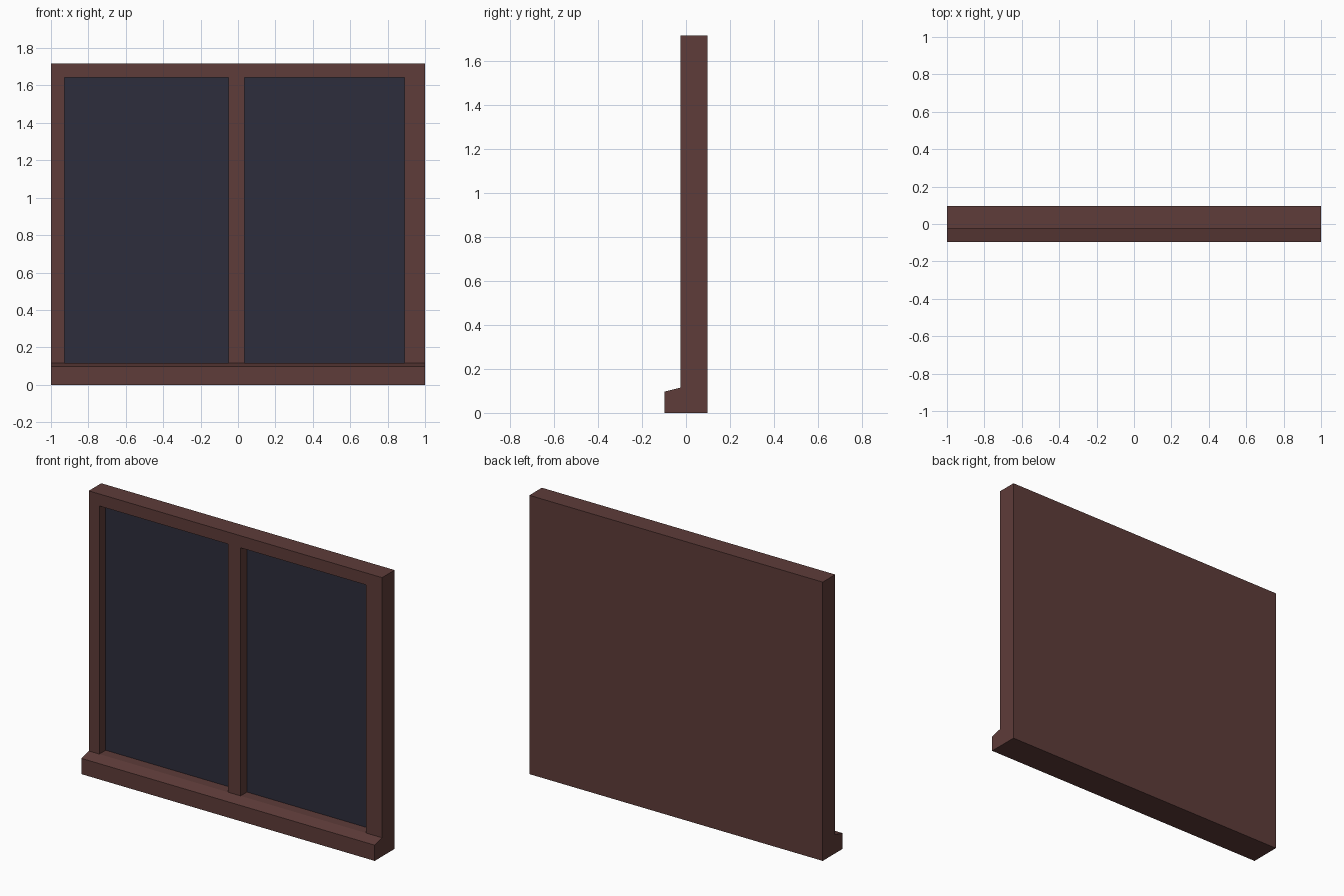
import bpy, bmesh

if "Cube" in bpy.data.objects:
    bpy.data.objects.remove(bpy.data.objects["Cube"])

def material(name, rgb):
    m = bpy.data.materials.new(name)
    m.diffuse_color = (*rgb, 1.0)
    m.use_nodes = True
    m.node_tree.nodes["Principled BSDF"].inputs["Base Color"].default_value = m.diffuse_color
    return m

wood = material("brown_wood", (0.112, 0.045, 0.041))
glass = material("dark_glass", (0.027, 0.026, 0.045))

# Column lines across the width: stile, pane, mullion, pane, stile
xs = [-1.0, -0.928, -0.05, 0.035, 0.89, 1.0]
# Side profile (y, z): back, base, sill nose, sloped sill, frame front
profile = [(0.097, 1.718), (0.097, 0.0), (-0.097, 0.0), (-0.097, 0.097),
           (-0.025, 0.115), (-0.025, 1.644), (-0.025, 1.718)]
PANE_ROW, PANE_COLUMNS, RECESS = 4, (1, 3), 0.062

bm = bmesh.new()
rows = [[bm.verts.new((x, y, z)) for y, z in profile] for x in xs]
n = len(profile)
panes = []

# Frame skin swept along x
for i in range(len(xs) - 1):
    for j in range(n):
        k = (j + 1) % n
        f = bm.faces.new((rows[i][j], rows[i + 1][j], rows[i + 1][k], rows[i][k]))
        if j == PANE_ROW and i in PANE_COLUMNS:
            panes.append(f)
bm.faces.new(rows[0])
bm.faces.new(rows[-1][::-1])
bmesh.ops.recalc_face_normals(bm, faces=bm.faces[:])

# Recessed glass panes
for f in bmesh.ops.extrude_discrete_faces(bm, faces=[])["faces"] if not panes else panes:
    pane = bmesh.ops.extrude_face_region(bm, geom=[f])["geom"]
    bmesh.ops.translate(bm, vec=(0, RECESS, 0),
                        verts=[g for g in pane if isinstance(g, bmesh.types.BMVert)])
    for g in pane:
        if isinstance(g, bmesh.types.BMFace):
            g.material_index = 1
    if f.is_valid:
        bm.faces.remove(f)
bmesh.ops.recalc_face_normals(bm, faces=bm.faces[:])

mesh = bpy.data.meshes.new("window_frame")
bm.to_mesh(mesh)
bm.free()
mesh.materials.append(wood)
mesh.materials.append(glass)
bpy.context.collection.objects.link(bpy.data.objects.new("window_frame", mesh))
